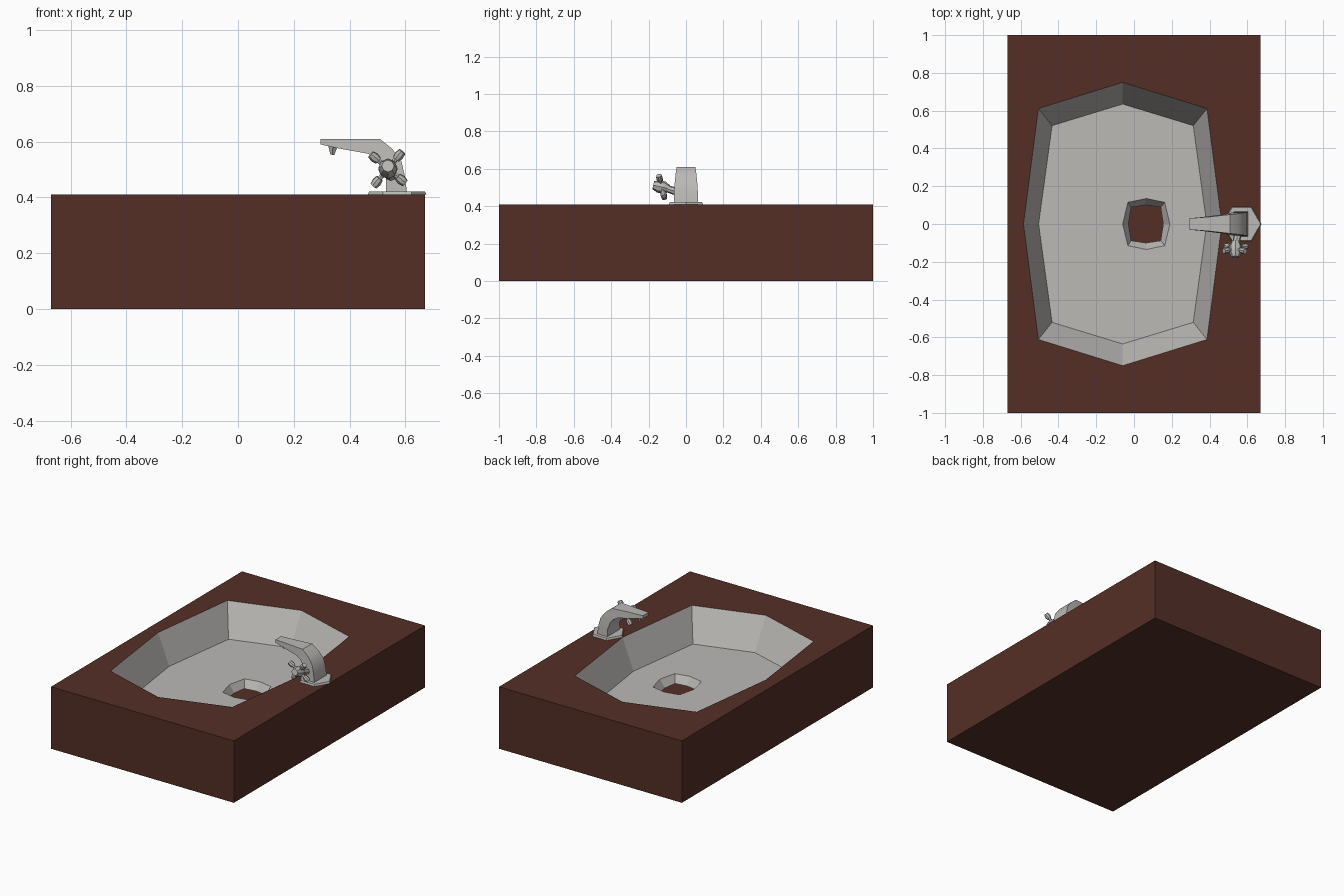
import bpy, bmesh, math
from mathutils import Vector

cube = bpy.data.objects.get("Cube")
if cube:
    bpy.data.objects.remove(cube, do_unlink=True)


def material(name, rgb):
    m = bpy.data.materials.new(name)
    m.use_nodes = True
    m.diffuse_color = (*rgb, 1)
    m.node_tree.nodes["Principled BSDF"].inputs["Base Color"].default_value = (*rgb, 1)
    return m


BROWN = material("dark brown", (0.09, 0.028, 0.019))
GREY = material("pale grey", (0.50, 0.49, 0.47))


def octagon(cx, hx, hy, z, kx=1, ky=1):
    """Eight points: middles of the sides and corners pulled in by kx, ky."""
    signs = [(1, 0), (1, 1), (0, 1), (-1, 1), (-1, 0), (-1, -1), (0, -1), (1, -1)]
    return [(cx + sx * hx * (kx if sy else 1), sy * hy * (ky if sx else 1), z)
            for sx, sy in signs]


def loft(name, rings, mat, cap_start=False, cap_end=False, smooth=False, recalc=True):
    bm = bmesh.new()
    loops = [[bm.verts.new(p) for p in ring] for ring in rings]
    for a, b in zip(loops, loops[1:]):
        n = len(a)
        for i in range(n):
            j = (i + 1) % n
            bm.faces.new((a[i], a[j], b[j], b[i]))
    if cap_start:
        bm.faces.new(loops[0][::-1])
    if cap_end:
        bm.faces.new(loops[-1])
    if recalc:
        bmesh.ops.recalc_face_normals(bm, faces=bm.faces)
    me = bpy.data.meshes.new(name)
    bm.to_mesh(me)
    bm.free()
    me.materials.append(mat)
    ob = bpy.data.objects.new(name, me)
    bpy.context.collection.objects.link(ob)
    if smooth:
        bpy.ops.object.select_all(action='DESELECT')
        ob.select_set(True)
        bpy.context.view_layer.objects.active = ob
        bpy.ops.object.shade_smooth_by_angle(angle=math.radians(35))
    return ob


def rod(name, start, end, radii, sides=8):
    """Turned rod with evenly spaced radii from start to end."""
    start, end = Vector(start), Vector(end)
    turn = (end - start).to_track_quat('Z', 'Y')
    rings = []
    for k, r in enumerate(radii):
        c = start.lerp(end, k / (len(radii) - 1))
        rings.append([c + turn @ Vector((r * math.cos(t), r * math.sin(t), 0))
                      for t in (math.tau * i / sides for i in range(sides))])
    return loft(name, rings, GREY, True, True, smooth=True)


# Counter block, with an opening in its top
TOP, FLOOR = 0.41, 0.207
rim = octagon(-0.06, 0.525, 0.75, TOP, 0.85, 0.815)
loft("counter", [octagon(0, 0.67, 1, 0), octagon(0, 0.67, 1, TOP), rim],
     BROWN, cap_start=True, recalc=False)

# Basin running down to the open drain
loft("basin", [rim,
               octagon(-0.06, 0.445, 0.635, FLOOR, 0.84, 0.82),
               octagon(0.065, 0.125, 0.135, FLOOR, 0.78, 0.85),
               octagon(0.063, 0.092, 0.10, FLOOR - 0.05, 0.85, 0.88)],
     GREY, recalc=False)

# Tap foot plate, six sided
rod("tap_foot", (0.57, 0, TOP), (0.57, 0, TOP + 0.012), (0.105, 0.1), 6).rotation_euler.z = 0

# Spout: lower point, upper point and half width of each section
sections = [((0.53, 0.42), (0.605, 0.42), 0.065),
            ((0.53, 0.47), (0.597, 0.48), 0.063),
            ((0.515, 0.515), (0.585, 0.53), 0.06),
            ((0.495, 0.54), (0.552, 0.575), 0.055),
            ((0.465, 0.557), (0.508, 0.61), 0.05),
            ((0.37, 0.574), (0.40, 0.61), 0.038),
            ((0.295, 0.59), (0.295, 0.61), 0.03)]
loft("spout", [[(a[0], -w, a[1]), (a[0], w, a[1]), (b[0], w, b[1]), (b[0], -w, b[1])]
               for a, b, w in sections], GREY, True, True, smooth=True)

# Nozzle under the spout tip
rod("nozzle", (0.34, 0, 0.585), (0.338, 0, 0.553), (0.02, 0.008), 6)

# Cross handle on the front side of the tap
hub = Vector((0.537, -0.13, 0.503))
rod("handle_stem", (0.55, -0.04, 0.475), hub, (0.022, 0.018))
rod("handle_hub", hub + Vector((0, 0.04, -0.01)), hub + Vector((0, -0.045, 0.01)),
    (0.02, 0.034, 0.034, 0.022))
for i in range(4):
    a = math.radians(50 + 90 * i)
    d = Vector((math.cos(a), -0.25 * math.sin(a), math.sin(a)))
    rod(f"handle_arm_{i + 1}", hub, hub + d * 0.06, (0.009, 0.009), 6)
    rod(f"handle_knob_{i + 1}", hub + d * 0.045, hub + d * 0.08, (0.014, 0.018, 0.014))
